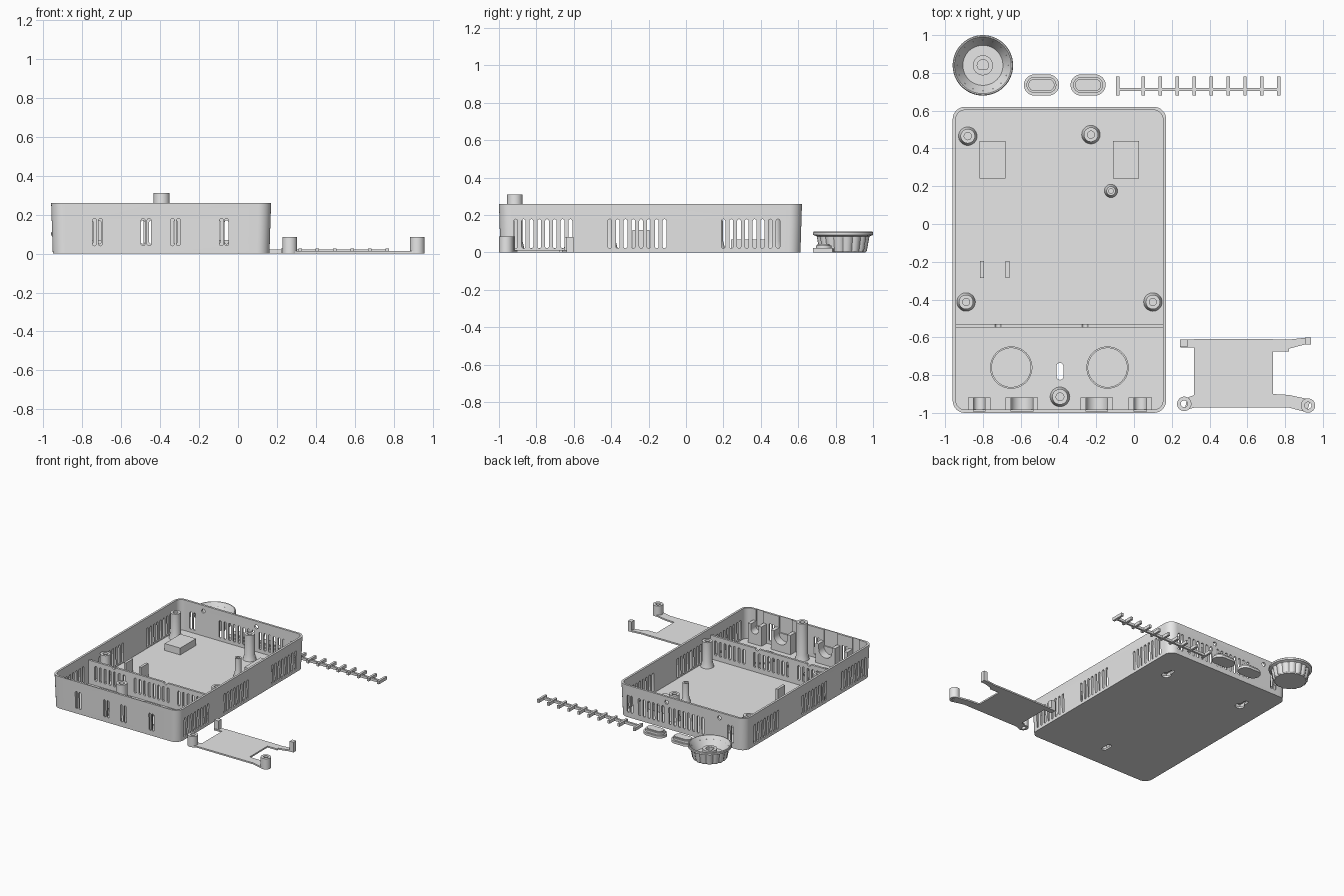
import bpy, bmesh, math
from mathutils import Vector

if "Cube" in bpy.data.objects:
    bpy.data.objects.remove(bpy.data.objects["Cube"])

grey = bpy.data.materials.new("plain grey")
grey.diffuse_color = (0.8, 0.8, 0.8, 1)
grey.use_nodes = True
grey.node_tree.nodes["Principled BSDF"].inputs["Base Color"].default_value = grey.diffuse_color


def finish(name, bm):
    bmesh.ops.recalc_face_normals(bm, faces=bm.faces)
    me = bpy.data.meshes.new(name)
    bm.to_mesh(me)
    bm.free()
    me.materials.append(grey)
    ob = bpy.data.objects.new(name, me)
    bpy.context.collection.objects.link(ob)
    return ob


def add_prism(bm, pts, a, b, axis="Z"):
    """Extrude a 2D outline from a to b along an axis."""
    place = {"Z": lambda p, c: (p[0], p[1], c),
             "Y": lambda p, c: (p[0], c, p[1]),
             "X": lambda p, c: (c, p[0], p[1])}[axis]
    lo = [bm.verts.new(place(p, a)) for p in pts]
    hi = [bm.verts.new(place(p, b)) for p in pts]
    bm.faces.new(lo)
    bm.faces.new(hi)
    for i in range(len(pts)):
        j = (i + 1) % len(pts)
        bm.faces.new((lo[i], lo[j], hi[j], hi[i]))


def prisms(name, items):
    bm = bmesh.new()
    for it in items:
        add_prism(bm, *it)
    return finish(name, bm)


def rect(x0, x1, y0, y1):
    return [(x0, y0), (x1, y0), (x1, y1), (x0, y1)]


def arc(cx, cy, r, a0, a1, n):
    return [(cx + r * math.cos(math.radians(a0 + (a1 - a0) * i / n)),
             cy + r * math.sin(math.radians(a0 + (a1 - a0) * i / n))) for i in range(n + 1)]


def rounded(x0, x1, y0, y1, r, n=8):
    return (arc(x1 - r, y1 - r, r, 0, 90, n) + arc(x0 + r, y1 - r, r, 90, 180, n)
            + arc(x0 + r, y0 + r, r, 180, 270, n) + arc(x1 - r, y0 + r, r, 270, 360, n))


def slot(c, z0, z1, w=0.02):
    h = w / 2
    return arc(c, z1 - h, h, 0, 180, 6) + arc(c, z0 + h, h, 180, 360, 6)


def circle(x, y, r, n=24):
    return arc(x, y, r, 0, 360, n)[:-1]


def cut(ob, items):
    cutter = prisms("cutter", items)
    cutter.hide_render = True
    m = ob.modifiers.new("cut", "BOOLEAN")
    m.operation, m.solver, m.object = "DIFFERENCE", "EXACT", cutter
    dg = bpy.context.evaluated_depsgraph_get()
    me = bpy.data.meshes.new_from_object(ob.evaluated_get(dg))
    ob.modifiers.clear()
    ob.data = me
    bpy.data.objects.remove(cutter)


def lathe(name, prof, x, y, segs=32):
    bm = bmesh.new()
    vs = [bm.verts.new((r, 0, z)) for r, z in prof]
    es = [bm.edges.new(p) for p in zip(vs, vs[1:])]
    bmesh.ops.spin(bm, geom=vs + es, cent=(0, 0, 0), axis=(0, 0, 1),
                   angle=2 * math.pi, steps=segs, use_merge=False)
    bmesh.ops.remove_doubles(bm, verts=bm.verts, dist=1e-4)
    ob = finish(name, bm)
    for v in ob.data.vertices:
        v.co += Vector((x, y, 0))
    return ob


P = 0.0417  # vent pitch

# Case: rounded tray with a small bottom chamfer
bm = bmesh.new()
add_prism(bm, rounded(-0.96, 0.17, -1, 0.62, 0.065), 0, 0.26)
for v in bm.verts:
    if v.co.z < 0.001:
        v.co.x = -0.395 + (v.co.x + 0.395) * 0.985
        v.co.y = -0.19 + (v.co.y + 0.19) * 0.99
        continue
bmesh.ops.recalc_face_normals(bm, faces=bm.faces)
case = finish("case", bm)
cut(case, [(rounded(-0.943, 0.153, -0.983, 0.603, 0.048), 0.015, 0.4)])

# Vents in the four walls
vents = []
for start in (-0.91, -0.407, 0.2):
    for i in range(8):
        outline = slot(start + P * i, 0.022, 0.178)
        vents += [(outline, -1, -0.92, "X"), (outline, 0.13, 0.2, "X")]
front_x = [-0.738, -0.707, -0.488, -0.457, -0.337, -0.306, -0.085, -0.059]
vents += [(slot(x, 0.04, 0.18), -1.05, -0.95, "Y") for x in front_x]
back_x = [-0.059 + P * k for k in range(-4, 2)] + [-0.58 + P * k for k in range(8)]
back_x += [0.052, 0.083, -0.81, -0.841]
vents += [(slot(x, 0.04, 0.18), 0.57, 0.66, "Y") for x in back_x]
vents += [(circle(x, 0.215, 0.016, 16), 0.57, 0.66, "Y") for x in (-0.73, -0.26)]

# Keyholes in the floor, and thinned cable knockouts in the front wall
blocks = (-0.75, -0.042)
for x in blocks:
    vents.append((arc(x, 0.32, 0.035, 117, 423, 20) + arc(x, 0.39, 0.016, 0, 180, 8), -0.1, 0.1))
vents.append((slot(-0.392, -0.825, -0.735, 0.038), -0.1, 0.1))
saddles = ((-0.82, 0.03, 0.06), (-0.594, 0.058, 0.087), (-0.197, 0.058, 0.087), (0.033, 0.033, 0.061))
vents += [(rect(x - r, x + r, 0.13, 0.4), -0.993, -0.97, "Y") for x, r, w in saddles]
cut(case, vents)

# Covers above the two blind keyholes
for x in blocks:
    cover = prisms("keyhole_cover", [(rect(x - 0.069, x + 0.069, 0.24, 0.44), 0.012, 0.07)])
    cut(cover, [(rect(x - 0.055, x + 0.055, 0.255, 0.425), -0.1, 0.057)])

# Divider wall with vents and wire notches
divider = prisms("divider", [(rect(-0.95, 0.16, -0.547, -0.53), 0.012, 0.205)])
div_x = [-0.059 + P * k for k in range(-2, 5)]
div_x += [-0.53 + P * k for k in range(8)] + [-0.88 + P * k for k in range(7)]
cut(divider, [(slot(x, 0.05, 0.17), -0.6, -0.5, "Y") for x in div_x]
    + [(circle(x, 0.205, 0.016, 16), -0.6, -0.5, "Y") for x in (-0.72, -0.26)])

# Cable saddles along the front wall
for x, r, w in saddles:
    outline = [(x - w, 0.17), (x - w, 0.012), (x + w, 0.012), (x + w, 0.17), (x + r, 0.17)]
    outline += arc(x, 0.13, r, 360, 180, 14) + [(x - r, 0.17)]
    prisms("cable_saddle", [(outline, -0.985, -0.918, "Y")])

# Screw posts with flared feet
for x, y, r, top in ((-0.88, 0.465, 0.038, 0.22), (-0.228, 0.473, 0.038, 0.22),
                     (-0.889, -0.413, 0.038, 0.22), (0.1, -0.413, 0.038, 0.22),
                     (-0.122, 0.175, 0.024, 0.17), (-0.392, -0.915, 0.041, 0.31)):
    lathe("screw_post", [(0, 0.01), (r + 0.012, 0.01), (r + 0.01, 0.02), (r, 0.06), (r, top),
                         (r * 0.5, top), (r * 0.5, top - 0.12), (0, top - 0.12)], x, y)

# Round seats and clip ribs on the floor
for x in (-0.65, -0.14):
    lathe("round_seat", [(0.112, 0.01), (0.112, 0.024), (0.103, 0.024), (0.103, 0.01)], x, -0.76, 48)
for x in (-0.805, -0.67):
    prisms("clip_rib", [(rect(x - 0.01, x + 0.01, -0.285, -0.195), 0.012, 0.12)])

# Bracket: plate, arms and end posts
prisms("bracket_plate", [
    (rect(0.317, 0.735, -0.972, -0.61), 0, 0.012),
    (rect(0.245, 0.32, -0.655, -0.612), 0, 0.012),
    ([(0.73, -0.675), (0.82, -0.675), (0.82, -0.66), (0.935, -0.63), (0.935, -0.603),
      (0.9, -0.603), (0.82, -0.612), (0.73, -0.61)], 0, 0.012),
    ([(0.27, -0.985), (0.32, -0.972), (0.32, -0.905), (0.28, -0.92)], 0, 0.012),
    ([(0.73, -0.972), (0.82, -0.972), (0.915, -0.997), (0.935, -0.93), (0.82, -0.905),
      (0.73, -0.9)], 0, 0.012)])
prisms("bracket_tab", [(rect(0.243, 0.282, -0.65, -0.612), 0, 0.082),
                       (rect(0.905, 0.938, -0.638, -0.602), 0, 0.082)])
for x, y in ((0.266, -0.952), (0.921, -0.961)):
    lathe("bracket_post", [(0.038, 0), (0.038, 0.086), (0.018, 0.086), (0.018, 0), (0.038, 0)], x, y)

# Comb strip of button pins
teeth = [-0.085] + [0.05 + 0.0896 * i for i in range(9)]
prisms("comb_bar", [(rect(-0.085, 0.767, 0.703, 0.719), 0, 0.02)])
prisms("comb_tooth", [(rect(x - 0.009, x + 0.009, 0.68, 0.782), 0, 0.025) for x in teeth])

# Two oval buttons with a flange
for x in (-0.49, -0.243):
    prisms("button_flange", [(rounded(x - 0.093, x + 0.093, 0.68, 0.792, 0.056), 0, 0.02)])
    prisms("button_cap", [(rounded(x - 0.079, x + 0.079, 0.694, 0.778, 0.042), 0.015, 0.038),
                          (rounded(x - 0.069, x + 0.069, 0.704, 0.768, 0.032), 0.03, 0.046)])

# Dished knob with fluted sides and a bored hub
knob = lathe("knob", [(0, 0), (0.12, 0), (0.128, 0.008), (0.142, 0.085), (0.15, 0.09), (0.16, 0.093),
                      (0.16, 0.107), (0.156, 0.112), (0.15, 0.112), (0.106, 0.03), (0.053, 0.03),
                      (0.053, 0.075), (0.03, 0.075), (0.03, 0.02), (0, 0.02)], -0.8, 0.84, 96)
for v in knob.data.vertices:
    x, y = v.co.x + 0.8, v.co.y - 0.84
    if v.co.z < 0.089 and math.hypot(x, y) > 0.115:
        k = 1 - 0.06 * max(0, math.cos(16 * math.atan2(y, x)))
        v.co.x, v.co.y = x * k - 0.8, y * k + 0.84
prisms("knob_key", [(rect(-0.824, -0.776, 0.81, 0.82), 0.015, 0.074)])

# Smooth the curved walls, keep sharp edges
bpy.ops.object.select_all(action="SELECT")
bpy.context.view_layer.objects.active = case
bpy.ops.object.shade_smooth_by_angle(angle=math.radians(30))
